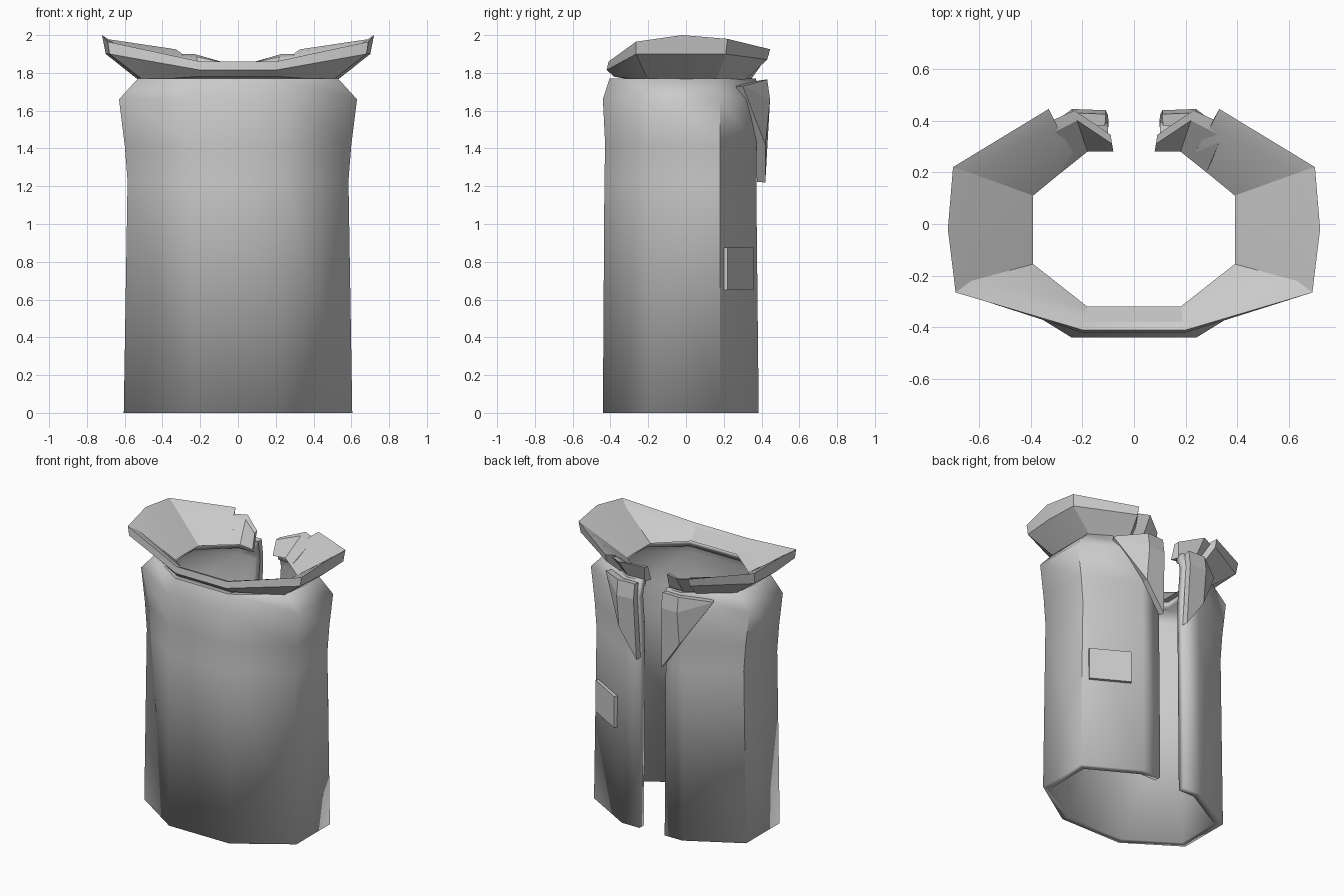
import bpy, bmesh, math

if "Cube" in bpy.data.objects:
    bpy.data.objects.remove(bpy.data.objects["Cube"])


def make(name, verts, faces, recalc=True, smooth=None):
    me = bpy.data.meshes.new(name)
    me.from_pydata(verts, [], faces)
    if recalc:
        bm = bmesh.new()
        bm.from_mesh(me)
        bmesh.ops.recalc_face_normals(bm, faces=bm.faces)
        bm.to_mesh(me)
        bm.free()
    ob = bpy.data.objects.new(name, me)
    bpy.context.collection.objects.link(ob)
    if smooth:
        bpy.ops.object.select_all(action='DESELECT')
        ob.select_set(True)
        bpy.context.view_layer.objects.active = ob
        bpy.ops.object.shade_smooth_by_angle(angle=math.radians(smooth))
    return ob


def loft(name, sections, closed=True, smooth=None):
    """Bridge equal-length sections; closed sections get end caps."""
    n = len(sections[0])
    verts = [p for s in sections for p in s]
    faces = []
    for s in range(len(sections) - 1):
        a, b = s * n, (s + 1) * n
        for i in range(n if closed else n - 1):
            j = (i + 1) % n
            faces.append((a + i, a + j, b + j, b + i))
    if closed:
        last = (len(sections) - 1) * n
        faces += [tuple(range(n)), tuple(range(last, last + n))]
    return make(name, verts, faces, smooth=smooth)


def flip(points):
    return [(-x, y, z) for x, y, z in points]


def solidify(ob, t):
    m = ob.modifiers.new("thickness", 'SOLIDIFY')
    m.thickness, m.offset, m.use_even_offset = t, -1, True


def mirror(ob):
    m = ob.modifiers.new("mirror", 'MIRROR')
    m.use_mirror_merge = False


# Body shell, open down the back: z, side x, front y, back y, side corners y
levels = [(0.0, .605, -.44, .385, -.20, .18),
          (1.23, .585, -.432, .372, -.20, .18),
          (1.42, .60, -.428, .372, -.20, .18),
          (1.66, .63, -.44, .395, -.20, .18),
          (1.77, .53, -.405, .37, -.20, .16),
          (1.765, .43, -.345, .31, -.17, .12)]
rings = []
for z, sx, fy, by, y0, y1 in levels:
    k = .24 if z < 1.7 else .21
    half = [(.10, by, z), (k, by, z), (sx, y1, z), (sx, y0, z), (k, fy, z)]
    rings.append(half + flip(half)[::-1])
body = loft("body_shell", rings, closed=False, smooth=60)
solidify(body, .05)

# Flared collar: outer base, rim underside, rim top, inner fold, neck opening
collar = [
    [(.22, -.38, 1.78), (.20, -.42, 1.815), (.20, -.41, 1.86),
     (.19, -.38, 1.85), (.18, -.32, 1.77)],
    [(.50, -.20, 1.76), (.68, -.265, 1.90), (.69, -.265, 1.965),
     (.63, -.22, 1.93), (.39, -.155, 1.76)],
    [(.53, 0, 1.765), (.70, -.02, 1.90), (.72, -.02, 2.0),
     (.66, -.02, 1.96), (.39, -.02, 1.76)],
    [(.51, .16, 1.765), (.69, .21, 1.90), (.70, .22, 1.98),
     (.64, .20, 1.94), (.39, .11, 1.76)],
    [(.30, .31, 1.76), (.33, .43, 1.87), (.33, .445, 1.925),
     (.30, .385, 1.905), (.22, .25, 1.76)]]
loft("collar", [flip(s) for s in collar[::-1]] + collar, smooth=25)

# Collar stand ends beside the back opening
stand = [
    [(.34, .27, 1.76), (.36, .38, 1.90), (.34, .34, 1.89), (.28, .20, 1.76)],
    [(.22, .34, 1.76), (.23, .44, 1.90), (.22, .40, 1.885), (.18, .28, 1.76)],
    [(.10, .33, 1.75), (.09, .345, 1.86), (.085, .31, 1.855), (.08, .28, 1.75)]]
mirror(loft("collar_stand_ends", stand, smooth=25))

# Folded lapels on either side of the opening
lapel = make("lapels",
             [(.10, .42, 1.22), (.11, .44, 1.66), (.11, .425, 1.765),
              (.24, .43, 1.765), (.24, .445, 1.66), (.24, .42, 1.42),
              (.43, .30, 1.73)],
             [(0, 1, 4, 5), (1, 2, 3, 4), (4, 3, 6), (5, 4, 6)], recalc=False)
mirror(lapel)
solidify(lapel, .045)

# Pocket patch on one back panel
bpy.ops.mesh.primitive_cube_add(size=1, location=(.43, .267, .762))
pocket = bpy.context.object
pocket.name = "pocket"
pocket.scale = (.28, .05, .225)
pocket.rotation_euler[2] = -math.atan2(.20, .35)
